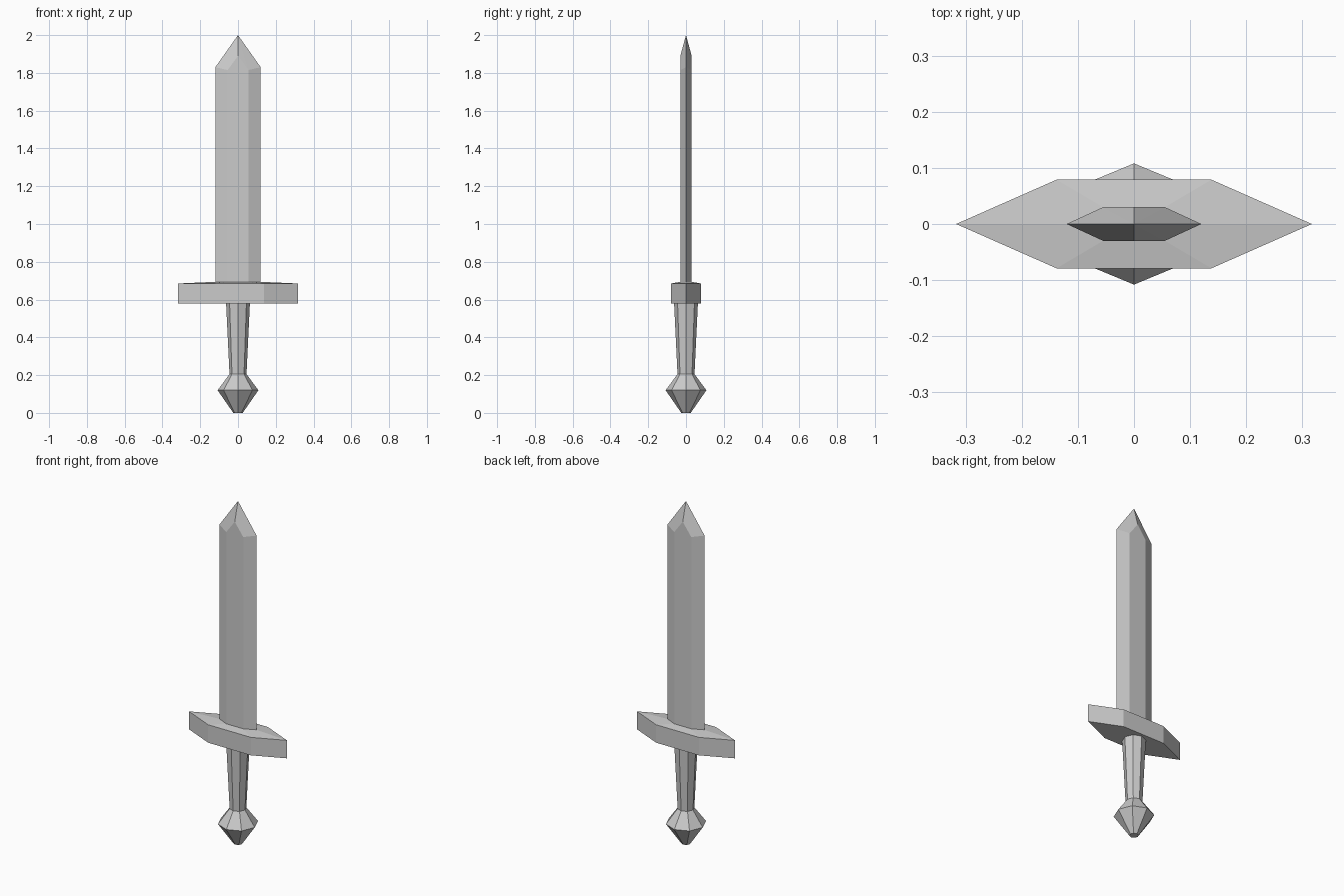
import bpy, bmesh, math

if "Cube" in bpy.data.objects:
    bpy.data.objects.remove(bpy.data.objects["Cube"])


def octagon(r, z):
    """Eight-sided round ring with corners on the axes."""
    return [(r * math.cos(i * math.pi / 4), r * math.sin(i * math.pi / 4), z) for i in range(8)]


def diamond(x_tip, x_flat, y, z, z_flat=None, z_mid=None):
    """Stretched hexagon with a middle point on each flat, matching the octagon's order."""
    zf = z if z_flat is None else z_flat
    zm = z if z_mid is None else z_mid
    return [(x_tip, 0, z), (x_flat, y, zf), (0, y, zm), (-x_flat, y, zf),
            (-x_tip, 0, z), (-x_flat, -y, zf), (0, -y, zm), (x_flat, -y, zf)]


def loft(name, rings, cap_bottom=False, apex=None):
    """Skin a stack of eight-point rings, optionally closed below or to a point above."""
    bm = bmesh.new()
    loops = [[bm.verts.new(p) for p in ring] for ring in rings]
    for a, b in zip(loops, loops[1:]):
        for i in range(8):
            j = (i + 1) % 8
            bm.faces.new((a[i], a[j], b[j], b[i]))
    if cap_bottom:
        bm.faces.new(loops[0][::-1])
    if apex:
        tip = bm.verts.new(apex)
        top = loops[-1]
        for i in range(8):
            bm.faces.new((top[i], top[(i + 1) % 8], tip))
    mesh = bpy.data.meshes.new(name)
    bm.to_mesh(mesh)
    bm.free()
    obj = bpy.data.objects.new(name, mesh)
    bpy.context.collection.objects.link(obj)
    return obj


# Shared joints between the parts
neck = octagon(0.045, 0.205)
grip_top = octagon(0.063, 0.58)
blade_base = diamond(0.12, 0.055, 0.03, 0.694)

# Faceted pommel
loft("pommel", [octagon(0.025, 0), octagon(0.108, 0.12), neck], cap_bottom=True)

# Tapered grip
loft("grip", [neck, grip_top])

# Crossguard, its top rising slightly to the blade
loft("crossguard", [grip_top,
                    diamond(0.317, 0.138, 0.079, 0.58),
                    diamond(0.317, 0.138, 0.079, 0.685),
                    blade_base])

# Blade with a four-sided point
loft("blade", [blade_base,
               diamond(0.12, 0.055, 0.03, 1.83, z_flat=1.815, z_mid=1.89)],
     apex=(0, 0, 2.0))
